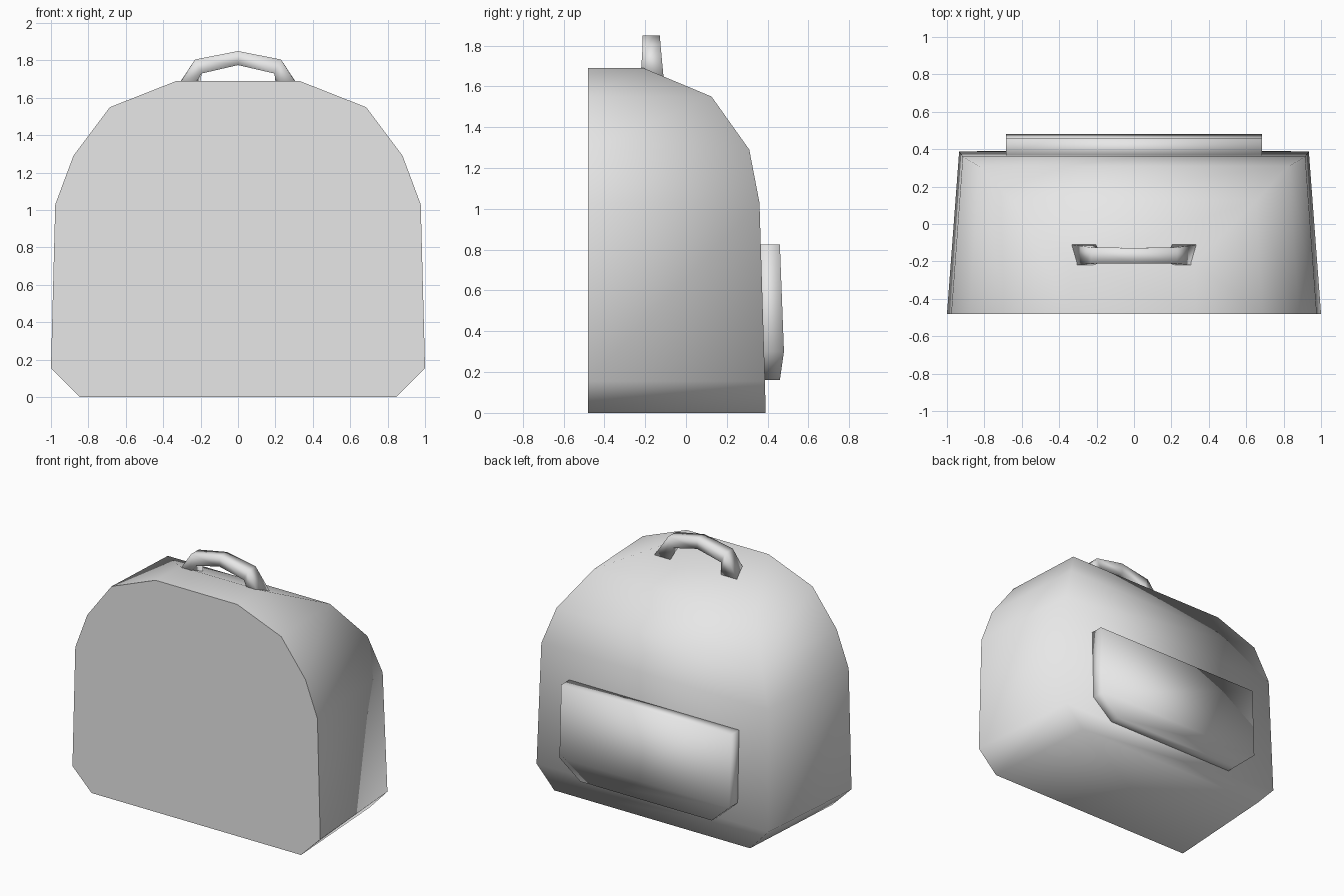
import bpy
import bmesh

cube = bpy.data.objects.get("Cube")
if cube:
    bpy.data.objects.remove(cube, do_unlink=True)

grey = bpy.data.materials.new("light_grey")
grey.use_nodes = True
grey.diffuse_color = (0.8, 0.8, 0.8, 1)
grey.node_tree.nodes["Principled BSDF"].inputs["Base Color"].default_value = (0.8, 0.8, 0.8, 1)


def finish(name, bm):
    """Turn a bmesh into a smooth shaded object."""
    bmesh.ops.recalc_face_normals(bm, faces=bm.faces)
    for face in bm.faces:
        face.smooth = True
    mesh = bpy.data.meshes.new(name)
    bm.to_mesh(mesh)
    bm.free()
    mesh.materials.append(grey)
    obj = bpy.data.objects.new(name, mesh)
    bpy.context.collection.objects.link(obj)
    return obj


def shell(name, near, far, sharp_near=False):
    """Loft two mirrored half outlines (x, y, z) listed from bottom to top.
    The near end is one flat face, the far end a stack of strips."""
    bm = bmesh.new()
    loops = []
    for half in (near, far):
        right = [bm.verts.new(p) for p in half]
        left = [bm.verts.new((-x, y, z)) for x, y, z in half]
        loops.append(right + left[::-1])
    a, b = loops
    n = len(a)
    for i in range(n):
        j = (i + 1) % n
        bm.faces.new((a[i], a[j], b[j], b[i]))
    for i in range(len(near) - 1):
        bm.faces.new((b[i], b[i + 1], b[n - 2 - i], b[n - 1 - i]))
    flat = bm.faces.new(a)
    if sharp_near:
        for edge in flat.edges:
            edge.smooth = False
    return finish(name, bm)


# Main bag: half width, height and depth of the back at each level
FRONT_Y = -0.48
levels = [(0.845, 0.0, 0.39), (1.0, 0.155, 0.387), (0.977, 1.03, 0.36),
          (0.88, 1.29, 0.31), (0.685, 1.55, 0.125), (0.33, 1.69, -0.21)]
front = [(w, FRONT_Y, z) for w, z, d in levels]
back = [(w * (1 - 0.075 * (d - FRONT_Y)), d, z) for w, z, d in levels]
shell("bag_body", front, back, sharp_near=True)

# Back pocket with clipped lower corners
pocket = [(0.53, 0.16, 0.46), (0.685, 0.3, 0.48), (0.685, 0.825, 0.46)]
inner = [(w, 0.35, z) for w, z, d in pocket]
outer = [(w, d, z) for w, z, d in pocket]
shell("back_pocket", inner, outer)

# Carry handle: square sections given as front/back corners, outside then inside
half = [
    [(0.31, -0.22, 1.68), (0.335, -0.11, 1.645), (0.205, -0.11, 1.645), (0.225, -0.22, 1.68)],
    [(0.23, -0.212, 1.805), (0.23, -0.125, 1.805), (0.195, -0.125, 1.73), (0.195, -0.212, 1.73)],
]
middle = [(0, -0.212, 1.85), (0, -0.128, 1.85), (0, -0.128, 1.775), (0, -0.212, 1.775)]
mirrored = [[(-x, y, z) for x, y, z in ring] for ring in reversed(half)]
bm = bmesh.new()
rings = [[bm.verts.new(p) for p in ring] for ring in half + [middle] + mirrored]
for r, s in zip(rings, rings[1:]):
    for i in range(4):
        j = (i + 1) % 4
        bm.faces.new((r[i], r[j], s[j], s[i]))
for cap in (rings[0], rings[-1]):
    bm.faces.new(cap)
finish("carry_handle", bm)
